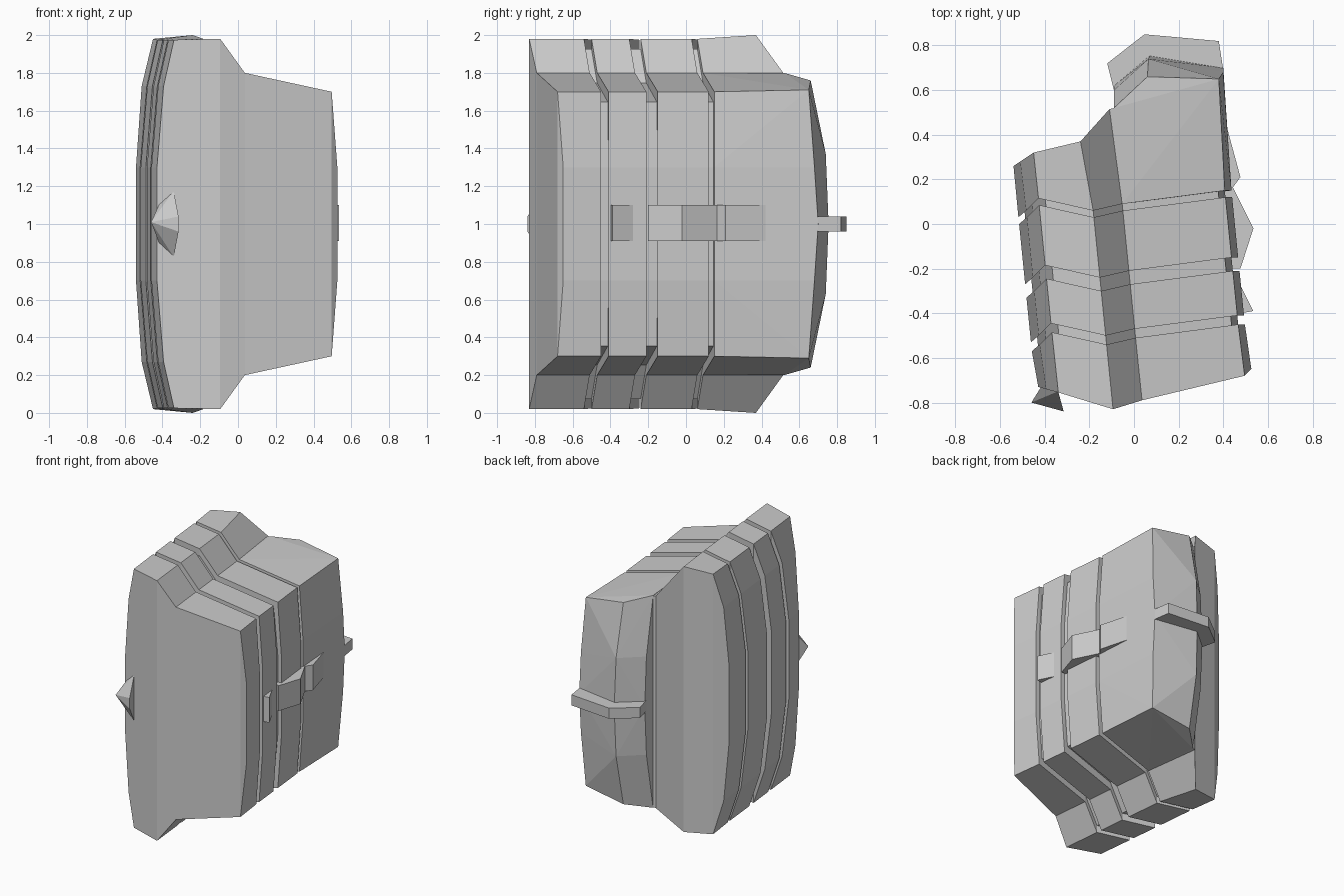
import bpy, bmesh

if "Cube" in bpy.data.objects:
    bpy.data.objects.remove(bpy.data.objects["Cube"])


def finish(name, bm):
    bmesh.ops.recalc_face_normals(bm, faces=bm.faces)
    me = bpy.data.meshes.new(name)
    bm.to_mesh(me)
    bm.free()
    ob = bpy.data.objects.new(name, me)
    bpy.context.collection.objects.link(ob)
    return ob


def flip(pts):
    # mirror points about the mid plane z = 1
    return [(x, y, 2 - z) for x, y, z in pts]


def loft(name, front, back):
    # half profiles run left to right; each is mirrored about z = 1
    bm = bmesh.new()
    rows = [[bm.verts.new(p) for p in r]
            for r in (front, flip(front), back, flip(back))]
    ft, fb, bt, bb = rows
    n = len(front)
    for i in range(n - 1):
        for a, b in ((ft, fb), (bt, bb), (ft, bt), (fb, bb)):
            bm.faces.new((a[i], a[i + 1], b[i + 1], b[i]))
    for i in (0, n - 1):
        bm.faces.new((ft[i], fb[i], bb[i], bt[i]))
    return finish(name, bm)


def hull(name, pts):
    bm = bmesh.new()
    for p in pts:
        bm.verts.new(p)
    bmesh.ops.convex_hull(bm, input=bm.verts)
    bmesh.ops.dissolve_limit(bm, angle_limit=0.01, verts=bm.verts, edges=bm.edges)
    return finish(name, bm)


def prism(name, outline, z0, z1):
    bm = bmesh.new()
    lo, hi = [[bm.verts.new((x, y, z)) for x, y in outline] for z in (z0, z1)]
    bm.faces.new(lo)
    bm.faces.new(hi)
    for i in range(len(lo)):
        j = (i + 1) % len(lo)
        bm.faces.new((lo[i], lo[j], hi[j], hi[i]))
    return finish(name, bm)


# half cross-section relative to the ridge: x offset, y offset, z
SECTION = [(-0.335, -0.03, 1.30), (-0.30, 0.0, 1.73), (-0.245, 0.055, 1.975),
           (0, 0, 1.98), (0.13, 0.03, 1.80), (0.59, 0.09, 1.70), (0.62, 0.09, 1.30)]
FRONT_DY = [0.10, 0.09, 0.075, 0, 0.04, 0.15, 0.18]


def station(s, dys=None, inset=0.0):
    # the body leans slightly to the left toward the back
    ridge = -0.177 - 0.1 * s
    out = []
    for i, (x, dy, z) in enumerate(SECTION):
        dx = inset if i < 3 else (-inset if i > 4 else 0)
        out.append((ridge + x + dx, s + (dys[i] if dys else dy),
                    z - (1.8 * inset if 1 < i < 6 else 0)))
    return out


# shell segments and the recessed core seen in the gaps
loft("front_segment", station(-0.83, FRONT_DY), station(-0.54))
loft("second_segment", station(-0.50), station(-0.30))
loft("third_segment", station(-0.24), station(0.03))
loft("recessed_core", station(-0.60, inset=0.03), station(0.12, inset=0.03))

# rear segment: flange with slanted back, and the rounded rear box
front = station(0.06)
loft("rear_flange", front,
     [(-0.54, 0.26, 1.30), (-0.51, 0.28, 1.73), (-0.45, 0.32, 1.98),
      (-0.24, 0.37, 2.0), (-0.11, 0.515, 1.80), (0.38, 0.62, 1.70), (0.40, 0.62, 1.30)])
box = front[4:] + [(-0.09, 0.52, 1.80), (-0.09, 0.60, 1.37), (-0.09, 0.62, 1.0),
                   (0.06, 0.66, 1.76), (0.065, 0.74, 1.37), (0.07, 0.755, 1.0),
                   (0.38, 0.65, 1.71), (0.40, 0.68, 1.30), (0.40, 0.70, 1.0)]
hull("rear_box", box + flip(box))

# rear handle bar
prism("rear_handle", [(-0.12, 0.72), (0.047, 0.85), (0.38, 0.82), (0.40, 0.69),
                      (0.07, 0.74), (-0.09, 0.60)], 0.96, 1.04)

# wedge clips along the right side
for i, (a, tip, b) in enumerate([((0.42, 0.42), (0.477, 0.21), (0.44, 0.16)),
                                 ((0.44, 0.17), (0.535, -0.02), (0.477, -0.20)),
                                 ((0.48, -0.28), (0.535, -0.39), (0.48, -0.40))]):
    prism(f"side_clip_{i + 1}", [a, tip, b, (0.38, b[1]), (0.38, a[1])], 0.91, 1.10)

# faceted stud on the front of the flange
stud = [(-0.315, -0.84, 1.04), (-0.34, -0.75, 1.175), (-0.41, -0.72, 1.12)]
hull("front_stud", stud + flip(stud) + [(-0.46, -0.80, 1.01)])
